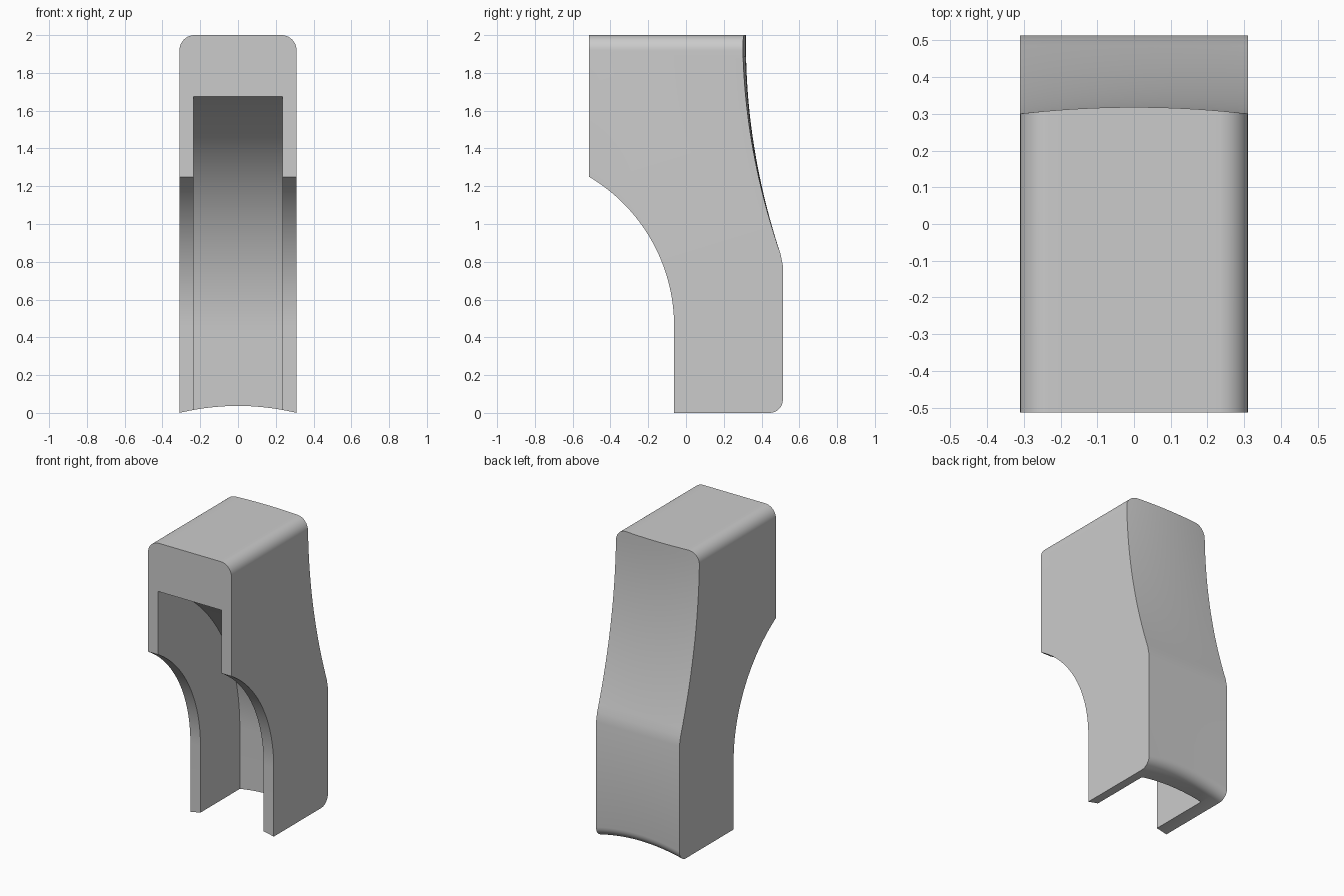
import bpy, bmesh
from math import sqrt, sin, cos, pi, radians, asin

cube = bpy.data.objects.get("Cube")
if cube:
    bpy.data.objects.remove(cube)

HALF_W, SLOT_W, FRONT, BACK = 0.31, 0.235, -0.513, 0.513
TOP_R, HEEL_R = 0.08, 0.07


def hollow(wall_y, top_z, centre_z, bottom, steps=32):
    """Concave front curve, from the front face down to the foot."""
    depth, rise = wall_y - FRONT, top_z - centre_z
    r = (depth**2 + rise**2) / (2 * depth)
    end = asin(rise / r)
    pts = []
    for i in range(steps + 1):
        a = end * (1 - i / steps)
        pts.append((wall_y - r + r * cos(a), centre_z + r * sin(a)))
    return pts + [(wall_y, bottom)]


def section(x, slotted):
    """Closed side profile (y, z) at one position across the width."""
    u = x / HALF_W
    bottom = 0.037 * (1 - u * u)
    d = max(0, abs(x) - (HALF_W - TOP_R))
    top = 2 - TOP_R + sqrt(max(0, TOP_R**2 - d * d))
    if slotted:
        pts = hollow(0.355, 1.675, 0.43, bottom)
    else:
        pts = hollow(-0.063, 1.25, 0.46, bottom)
    # rounded heel
    for i in range(9):
        a = i / 8 * pi / 2
        pts.append((BACK - HEEL_R + HEEL_R * sin(a), bottom + HEEL_R * (1 - cos(a))))
    pts.append((BACK, 0.78))
    # hollow back, bulging slightly across its width towards the top
    for i in range(25):
        z = 0.84 + (top - 0.84) * i / 24
        bulge = 0.018 * (1 - u * u) * (z - 0.84) / 1.16
        pts.append((0.30 + (2 - z)**2 / 6.7 + bulge, z))
    return pts + [(FRONT, top)]


# positions across the width, closer together over the rounded top edges
edge = [HALF_W - TOP_R * (1 - sin(i / 10 * pi / 2)) for i in range(10, 0, -1)]
edge = [x for x in edge if x > SLOT_W + 0.002]
inner = [SLOT_W * i / 8 for i in range(-8, 9)]
stations = [(-x, False) for x in edge] + [(-SLOT_W, False)]
stations += [(x, True) for x in inner]
stations += [(SLOT_W, False)] + [(x, False) for x in reversed(edge)]

# skin the sections into one solid
bm = bmesh.new()
rings = [[bm.verts.new((x, y, z)) for y, z in section(x, s)] for x, s in stations]
for a, b in zip(rings, rings[1:]):
    for i in range(len(a)):
        j = (i + 1) % len(a)
        bm.faces.new((a[i], a[j], b[j], b[i]))
bm.faces.new(rings[0])
bm.faces.new(rings[-1])
bmesh.ops.remove_doubles(bm, verts=bm.verts, dist=1e-5)
bmesh.ops.recalc_face_normals(bm, faces=bm.faces)

mesh = bpy.data.meshes.new("bracket_body")
bm.to_mesh(mesh)
bm.free()
body = bpy.data.objects.new("bracket_body", mesh)
bpy.context.collection.objects.link(body)

grey = bpy.data.materials.new("plain_grey")
grey.use_nodes = True
colour = (0.6, 0.6, 0.6, 1)
grey.diffuse_color = colour
grey.node_tree.nodes["Principled BSDF"].inputs["Base Color"].default_value = colour
mesh.materials.append(grey)

bpy.context.view_layer.objects.active = body
body.select_set(True)
bpy.ops.object.shade_smooth_by_angle(angle=radians(30))
